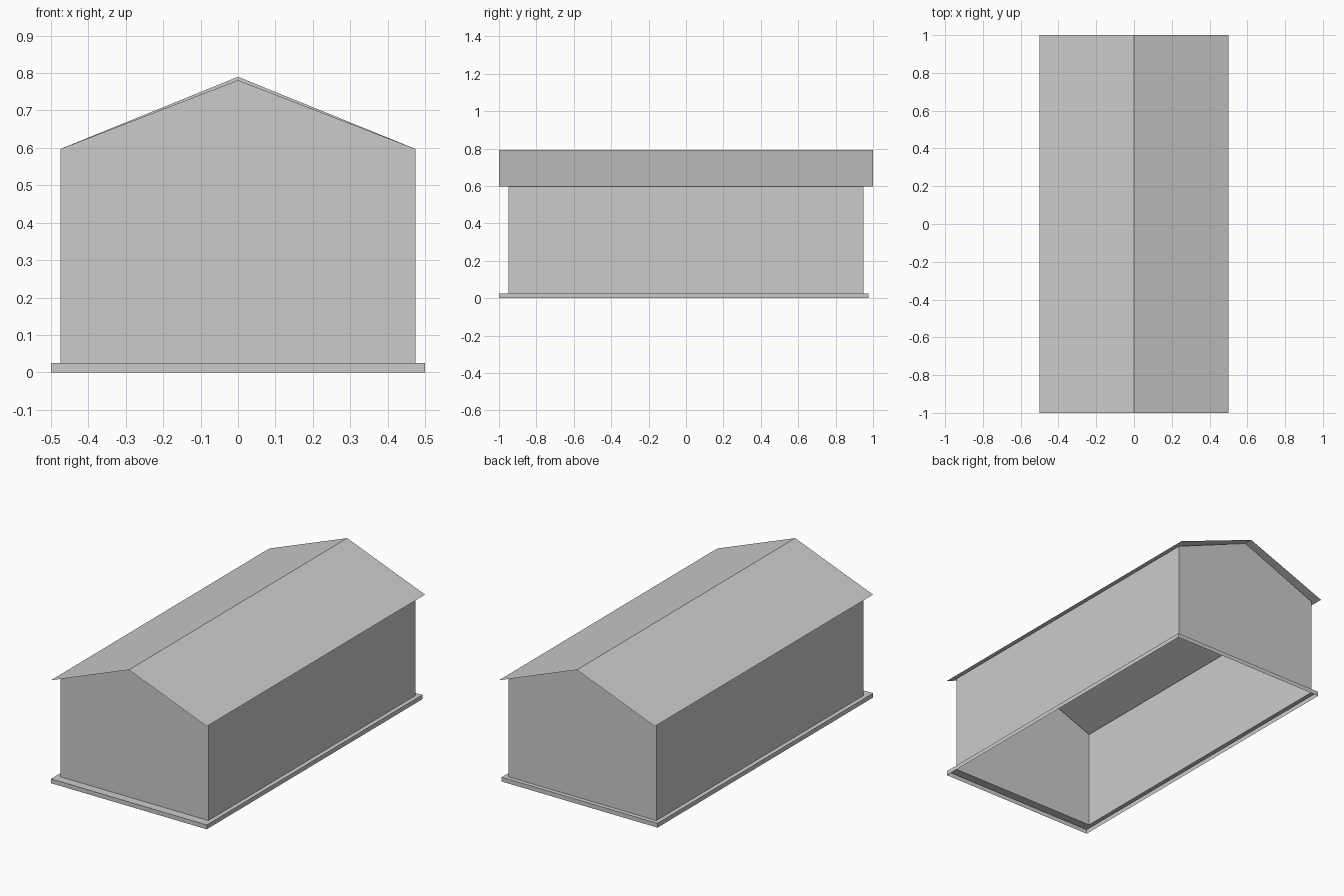
import bpy
import bmesh

cube = bpy.data.objects.get("Cube")
if cube:
    bpy.data.objects.remove(cube, do_unlink=True)

GREY = (0.6, 0.6, 0.6, 1.0)
material = bpy.data.materials.new("plain grey")
material.use_nodes = True
material.diffuse_color = GREY
material.node_tree.nodes["Principled BSDF"].inputs["Base Color"].default_value = GREY

# Main dimensions
WALL_X, WALL_Y = 0.475, 0.95
BASE_X, BASE_FRONT, BASE_BACK = 0.5, -1.0, 0.975
BASE_TOP, EAVE, RIDGE = 0.025, 0.597, 0.791
FRONT_APEX = 0.781


def rectangle(x, front, back, z):
    return [(-x, front, z), (x, front, z), (x, back, z), (-x, back, z)]


def sheet_object(name, polygons):
    """Thin sheet part made of flat polygons with shared corners."""
    bm = bmesh.new()
    for corners in polygons:
        bm.faces.new([bm.verts.new(c) for c in corners])
    bmesh.ops.remove_doubles(bm, verts=bm.verts, dist=0.0001)
    mesh = bpy.data.meshes.new(name)
    bm.to_mesh(mesh)
    bm.free()
    mesh.materials.append(material)
    obj = bpy.data.objects.new(name, mesh)
    bpy.context.collection.objects.link(obj)
    return obj


def band(lower, upper):
    """Quads joining two loops of four corners."""
    n = len(lower)
    return [(lower[i], lower[(i + 1) % n], upper[(i + 1) % n], upper[i])
            for i in range(n)]


# Base: outer skirt and top ledge, open underneath
outer_low = rectangle(BASE_X, BASE_FRONT, BASE_BACK, 0)
outer_high = rectangle(BASE_X, BASE_FRONT, BASE_BACK, BASE_TOP)
wall_foot = rectangle(WALL_X, -WALL_Y, WALL_Y, BASE_TOP)
sheet_object("base_plinth", band(outer_low, outer_high) + band(outer_high, wall_foot))

# Walls: two long sides and two gable ends
wall_head = rectangle(WALL_X, -WALL_Y, WALL_Y, EAVE)
front, right, back, left = band(wall_foot, wall_head)
sheet_object("side_walls", [right, left])
for name, quad, y, apex in (("front_gable_wall", front, -WALL_Y, FRONT_APEX),
                            ("back_gable_wall", back, WALL_Y, RIDGE - 0.001)):
    sheet_object(name, [quad[:3] + ((0, y, apex),) + quad[3:]])

# Roof: two thin slopes meeting at the ridge
ridge = [(0, -1, RIDGE), (0, 1, RIDGE)]
sheet_object("roof", [
    [(BASE_X, -1, EAVE), (BASE_X, 1, EAVE), ridge[1], ridge[0]],
    [(-BASE_X, 1, EAVE), (-BASE_X, -1, EAVE), ridge[0], ridge[1]],
])
